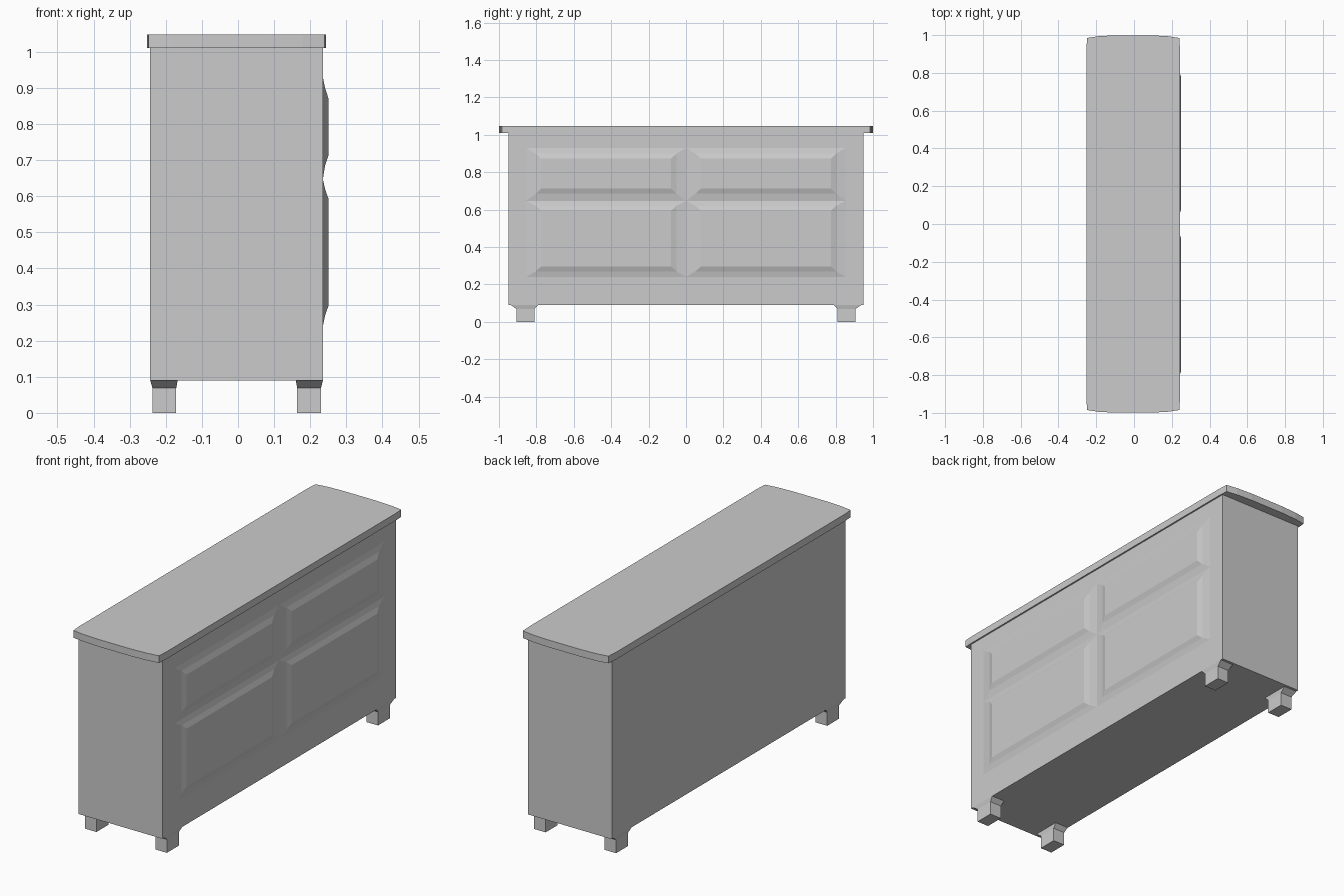
import bpy, bmesh

if "Cube" in bpy.data.objects:
    bpy.data.objects.remove(bpy.data.objects["Cube"])


def make(name, verts, faces):
    mesh = bpy.data.meshes.new(name)
    mesh.from_pydata(verts, [], faces)
    bm = bmesh.new()
    bm.from_mesh(mesh)
    bmesh.ops.recalc_face_normals(bm, faces=bm.faces)
    bm.to_mesh(mesh)
    bm.free()
    obj = bpy.data.objects.new(name, mesh)
    bpy.context.collection.objects.link(obj)
    return obj


def loft(name, rings, cap_start=True):
    """Join equal-length point rings into a capped solid."""
    n = len(rings[0])
    verts = [p for ring in rings for p in ring]
    faces = [(r * n + i, r * n + (i + 1) % n, (r + 1) * n + (i + 1) % n, (r + 1) * n + i)
             for r in range(len(rings) - 1) for i in range(n)]
    if cap_start:
        faces.append(tuple(range(n)))
    faces.append(tuple(range(len(verts) - n, len(verts))))
    return make(name, verts, faces)


def rect_z(x0, x1, y0, y1, z):
    return [(x0, y0, z), (x1, y0, z), (x1, y1, z), (x0, y1, z)]


def rect_x(y0, y1, z0, z1, x):
    return [(x, y0, z0), (x, y1, z0), (x, y1, z1), (x, y0, z1)]


# Cabinet body
loft("cabinet_body", [rect_z(-0.243, 0.235, -0.95, 0.95, z) for z in (0.09, 1.01)])

# Top board with gently bowed ends
end = [(-0.248, 0.985), (-0.19, 0.994), (-0.10, 0.999), (0.09, 0.999),
       (0.18, 0.994), (0.24, 0.985)]
outline = ([(-0.252, 0.93)] + end + [(0.243, 0.93), (0.243, -0.93)]
           + [(x, -y) for x, y in reversed(end)] + [(-0.252, -0.93)])
loft("top_board", [[(x, y, z) for x, y in outline] for z in (1.01, 1.047)])

# Raised panels with stepped bevels: (z low, z high) for outer, middle, inner rings
rows = {"upper": [(0.647, 0.93), (0.685, 0.90), (0.712, 0.872)],
        "lower": [(0.24, 0.647), (0.27, 0.62), (0.295, 0.594)]}
widths = [(0.0, 0.855), (0.05, 0.803), (0.08, 0.775)]
depths = [0.235, 0.241, 0.25]
for row, heights in rows.items():
    for side, s in (("left", -1), ("right", 1)):
        loft(f"{row}_{side}_panel",
             [rect_x(s * a, s * b, z0, z1, x)
              for (a, b), (z0, z1), x in zip(widths, heights, depths)], cap_start=False)

# Feet, flared where they meet the body
for end_name, s in (("front", -1), ("back", 1)):
    for side, x0, x1, fx0, fx1 in (("left", -0.237, -0.171, -0.243, -0.167),
                                   ("right", 0.164, 0.230, 0.160, 0.235)):
        loft(f"{end_name}_{side}_foot",
             [rect_z(x0, x1, s * 0.81, s * 0.907, 0.0),
              rect_z(x0, x1, s * 0.81, s * 0.907, 0.069),
              rect_z(fx0, fx1, s * 0.79, s * 0.937, 0.09)])
